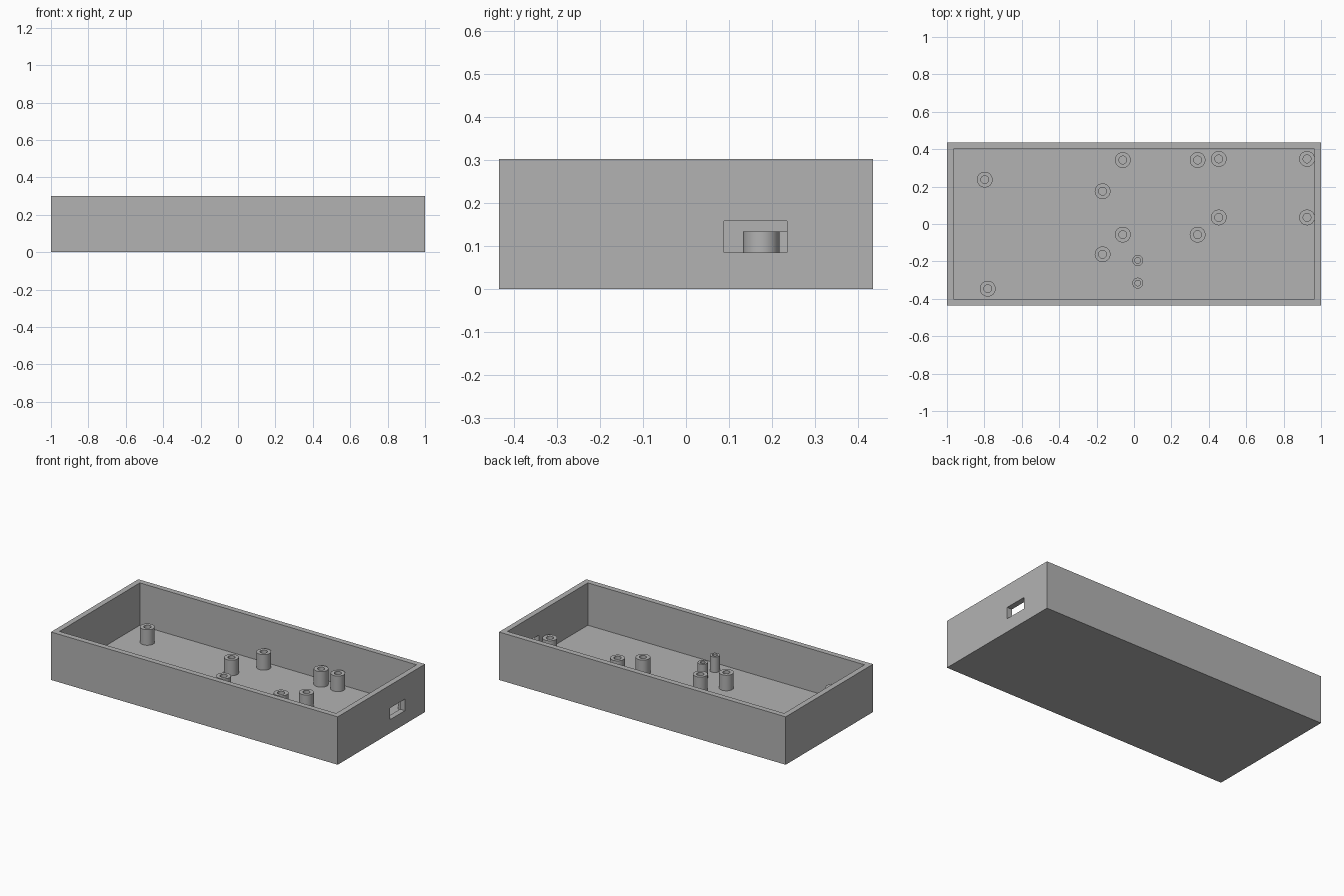
import bpy, bmesh, math
from mathutils import Matrix, Vector

old = bpy.data.objects.get("Cube")
if old:
    bpy.data.objects.remove(old, do_unlink=True)

LENGTH, WIDTH, HEIGHT = 2.0, 0.87, 0.302
WALL, FLOOR, POST_TOP = 0.035, 0.035, 0.133

# Single grey plastic
grey = bpy.data.materials.new("grey plastic")
grey.use_nodes = True
colour = (0.45, 0.45, 0.45, 1)
grey.diffuse_color = colour
grey.node_tree.nodes["Principled BSDF"].inputs["Base Color"].default_value = colour


def finish(name, bm):
    bmesh.ops.recalc_face_normals(bm, faces=bm.faces)
    mesh = bpy.data.meshes.new(name)
    bm.to_mesh(mesh)
    bm.free()
    mesh.materials.append(grey)
    obj = bpy.data.objects.new(name, mesh)
    bpy.context.collection.objects.link(obj)
    return obj


def box(low, high):
    low, high = Vector(low), Vector(high)
    bm = bmesh.new()
    bmesh.ops.create_cube(bm, size=1, matrix=Matrix.Translation((low + high) / 2)
                          @ Matrix.Diagonal((*(high - low), 1)))
    return bm


def post(name, x, y, radius, bore):
    """Hollow round standoff, spun from its wall profile."""
    bm = bmesh.new()
    profile = [(radius, FLOOR - 0.005), (radius, POST_TOP),
               (bore, POST_TOP), (bore, FLOOR - 0.005)]
    verts = [bm.verts.new((r, 0, z)) for r, z in profile]
    edges = [bm.edges.new(pair) for pair in zip(verts, verts[1:])]
    bmesh.ops.spin(bm, geom=verts + edges, cent=(0, 0, 0), axis=(0, 0, 1),
                   angle=math.tau, steps=40)
    bmesh.ops.remove_doubles(bm, verts=bm.verts, dist=0.0005)
    obj = finish(name, bm)
    obj.location = (x, y, 0)
    bpy.ops.object.select_all(action='DESELECT')
    obj.select_set(True)
    bpy.context.view_layer.objects.active = obj
    bpy.ops.object.shade_smooth_by_angle(angle=math.radians(35))


# Open tray: inset the top face, then sink it to the floor
bm = box((-LENGTH / 2, -WIDTH / 2, 0), (LENGTH / 2, WIDTH / 2, HEIGHT))
top = max(bm.faces, key=lambda f: f.calc_center_median().z)
bmesh.ops.inset_individual(bm, faces=[top], thickness=WALL, use_even_offset=True)
sunk = bmesh.ops.extrude_discrete_faces(bm, faces=[top])["faces"][0]
bmesh.ops.translate(bm, verts=sunk.verts, vec=(0, 0, FLOOR - HEIGHT))
tray = finish("tray", bm)

# Port opening through the end wall
cutter = finish("port_cutter", box((0.98 - WALL, 0.088, 0.085), (1.05, 0.235, 0.158)))
cutter.hide_render = True
cut = tray.modifiers.new("port", 'BOOLEAN')
cut.operation, cut.solver, cut.object = 'DIFFERENCE', 'EXACT', cutter
bpy.context.view_layer.objects.active = tray
bpy.ops.object.modifier_apply(modifier=cut.name)
bpy.data.objects.remove(cutter, do_unlink=True)

# Board standoffs: two rectangular groups, side pairs and a small pair
spots = [(x, y) for x in (-0.06, 0.34) for y in (-0.057, 0.342)]
spots += [(x, y) for x in (0.453, 0.925) for y in (0.035, 0.348)]
spots += [(-0.168, 0.175), (-0.168, -0.162), (-0.798, 0.237), (-0.782, -0.346)]
for i, (x, y) in enumerate(spots, 1):
    post(f"standoff_{i}", x, y, 0.042, 0.021)
for i, y in enumerate((-0.195, -0.316), 1):
    post(f"small_standoff_{i}", 0.02, y, 0.029, 0.015)
